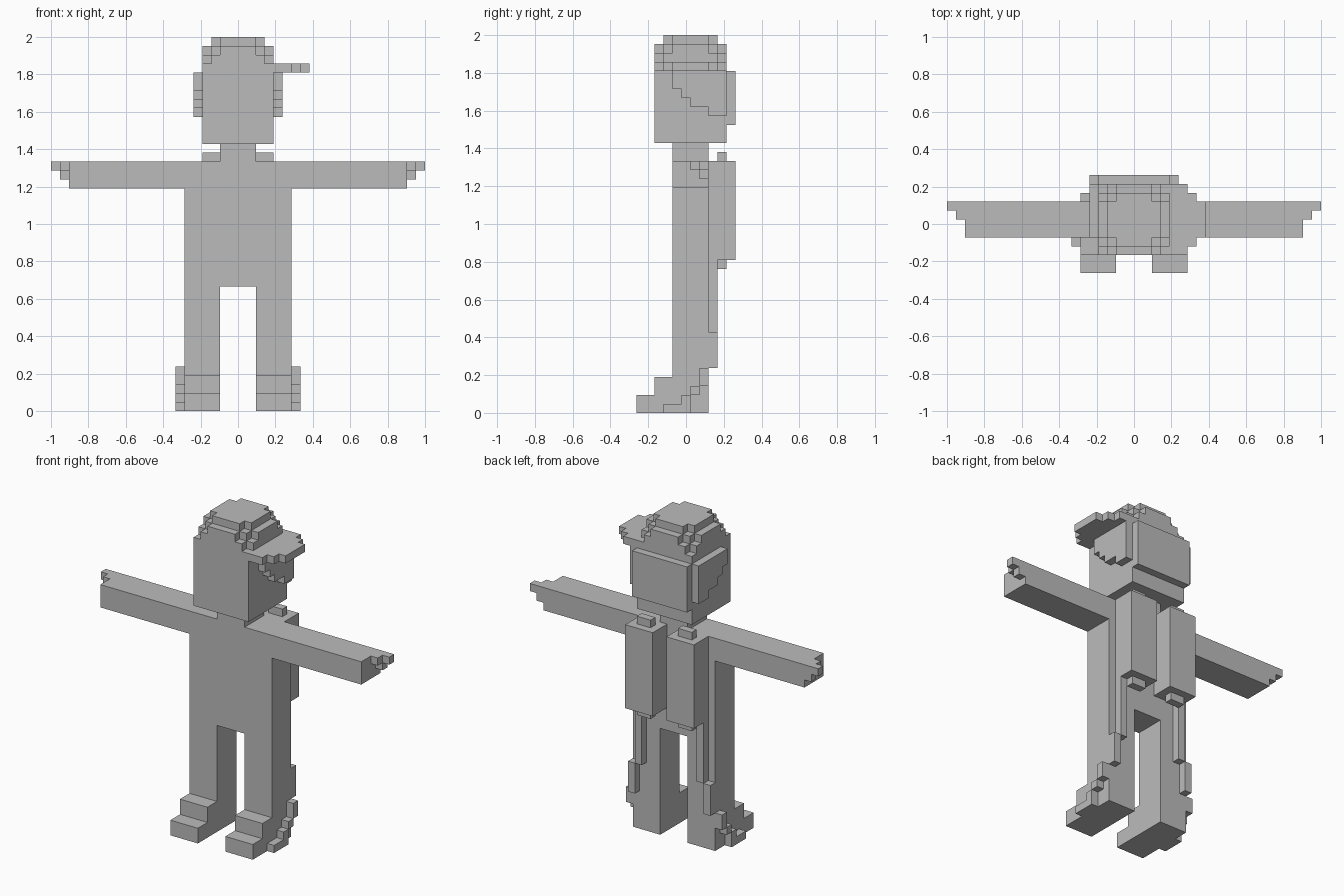
import bpy, bmesh

if "Cube" in bpy.data.objects:
    bpy.data.objects.remove(bpy.data.objects["Cube"])

U = 2 / 42  # one block: the figure is 42 blocks tall and wide

grey = bpy.data.materials.new("plain grey")
grey.diffuse_color = (0.5, 0.5, 0.5, 1)
grey.use_nodes = True
grey.node_tree.nodes["Principled BSDF"].inputs["Base Color"].default_value = grey.diffuse_color


def make(name, bm):
    bmesh.ops.recalc_face_normals(bm, faces=bm.faces)
    me = bpy.data.meshes.new(name)
    bm.to_mesh(me)
    bm.free()
    me.materials.append(grey)
    ob = bpy.data.objects.new(name, me)
    bpy.context.collection.objects.link(ob)


def prism(name, outline, lo, hi, axis):
    """Extrude a 2D outline (in blocks) from lo to hi along an axis."""
    place = {"x": lambda a, b, d: (d, a, b),
             "y": lambda a, b, d: (a, d, b),
             "z": lambda a, b, d: (a, b, d)}[axis]
    bm = bmesh.new()
    ends = [[bm.verts.new([c * U for c in place(a, b, d)]) for a, b in outline] for d in (lo, hi)]
    for ring in ends:
        bm.faces.new(ring)
    n = len(outline)
    for i in range(n):
        j = (i + 1) % n
        bm.faces.new((ends[0][i], ends[0][j], ends[1][j], ends[1][i]))
    make(name, bm)


def box(name, x, y, z):
    prism(name, [(x[0], y[0]), (x[1], y[0]), (x[1], y[1]), (x[0], y[1])], z[0], z[1], "z")


def sides(x):
    """The same x range on the left and on the right."""
    return (("right", x), ("left", (-x[1], -x[0])))


def stepped_disc(name, corner, z):
    """Layer with stepped corners; corner lists one quadrant's points."""
    q = corner
    pts = q + [(-x, y) for x, y in q[::-1]] + [(-x, -y) for x, y in q] + [(x, -y) for x, y in q[::-1]]
    prism(name, [(x, y + 0.5) for x, y in pts], z, z + 1, "z")


# Torso, upper arms and legs in one front profile
half = [(2, 0), (6, 0), (6, 25), (19, 25), (19, 28)]
prism("body", [(2, 14)] + half + [(-x, z) for x, z in half[::-1]] + [(-2, 14)], -1.5, 2.5, "y")
box("neck", (-2, 2), (-1.5, 2.5), (28, 30))

# Stepped fingertips
for s in (1, -1):
    tag = "right" if s > 0 else "left"
    prism("fingers_" + tag, [(s * 19, 26), (s * 20, 26), (s * 20, 27), (s * 21, 27),
                             (s * 21, 28), (s * 19, 28)], 1.5, 2.5, "y")
    box("thumb_" + tag, sorted((s * 19, s * 20)), (0.5, 1.5), (27, 28))

# Head with hair at the back and sides
box("head", (-4, 4), (-3.5, 4.5), (30, 39))
box("back_hair", (-4, 4), (4.5, 5.5), (32, 38))
hair = [(-1.5, 38), (-1.5, 36), (-0.5, 36), (-0.5, 35), (0.5, 35), (0.5, 34),
        (2.5, 34), (2.5, 33), (4.5, 33), (4.5, 38)]
for tag, x in sides((4, 5)):
    prism("side_hair_" + tag, hair, *x, "x")

# Rounded cap in layers, brim turned to the side
stepped_disc("cap_band", [(4, 3), (3, 3), (3, 4)], 39)
stepped_disc("cap_crown", [(4, 2), (3, 2), (3, 3), (2, 3), (2, 4)], 40)
stepped_disc("cap_top", [(3, 2), (2, 2), (2, 3)], 41)
prism("cap_brim", [(4, -3.5), (6, -3.5), (6, -2.5), (7, -2.5), (7, -1.5), (8, -1.5),
                   (8, 2.5), (7, 2.5), (7, 3.5), (6, 3.5), (6, 4.5), (4, 4.5)], 38, 39, "z")

# Back tanks with valve and nozzle
for tag, x in sides((1, 5)):
    box("tank_" + tag, x, (2.5, 5.5), (17, 28))
for tag, x in sides((2, 4)):
    box("valve_" + tag, x, (3.5, 4.5), (28, 29))
    box("nozzle_" + tag, x, (3.5, 4.5), (16, 17))

# Hoses running from the tanks down the legs and around the boots
for tag, x in sides((4, 5)):
    box("upper_hose_" + tag, x, (2.5, 3.5), (9, 17))
for tag, x in sides((5, 6)):
    box("lower_hose_" + tag, x, (2.5, 3.5), (5, 9))
hose = [(-2.5, 0), (0.5, 0), (0.5, 2), (1.5, 2), (1.5, 3), (2.5, 3), (2.5, 5), (1.5, 5),
        (1.5, 3.001), (0.5, 3), (-0.5, 2), (-0.5, 1), (-2.5, 1)]
hose[9:11] = [(0.5, 3), (0.5, 2.001), (-0.5, 2)]
for tag, x in sides((6, 7)):
    prism("boot_hose_" + tag, hose, *x, "x")

# Boots: stepped side profile
boot = [(-5.5, 0), (-1.5, 0), (-1.5, 4), (-3.5, 4), (-3.5, 2), (-5.5, 2)]
for tag, x in sides((2, 6)):
    prism("boot_" + tag, boot, *x, "x")
